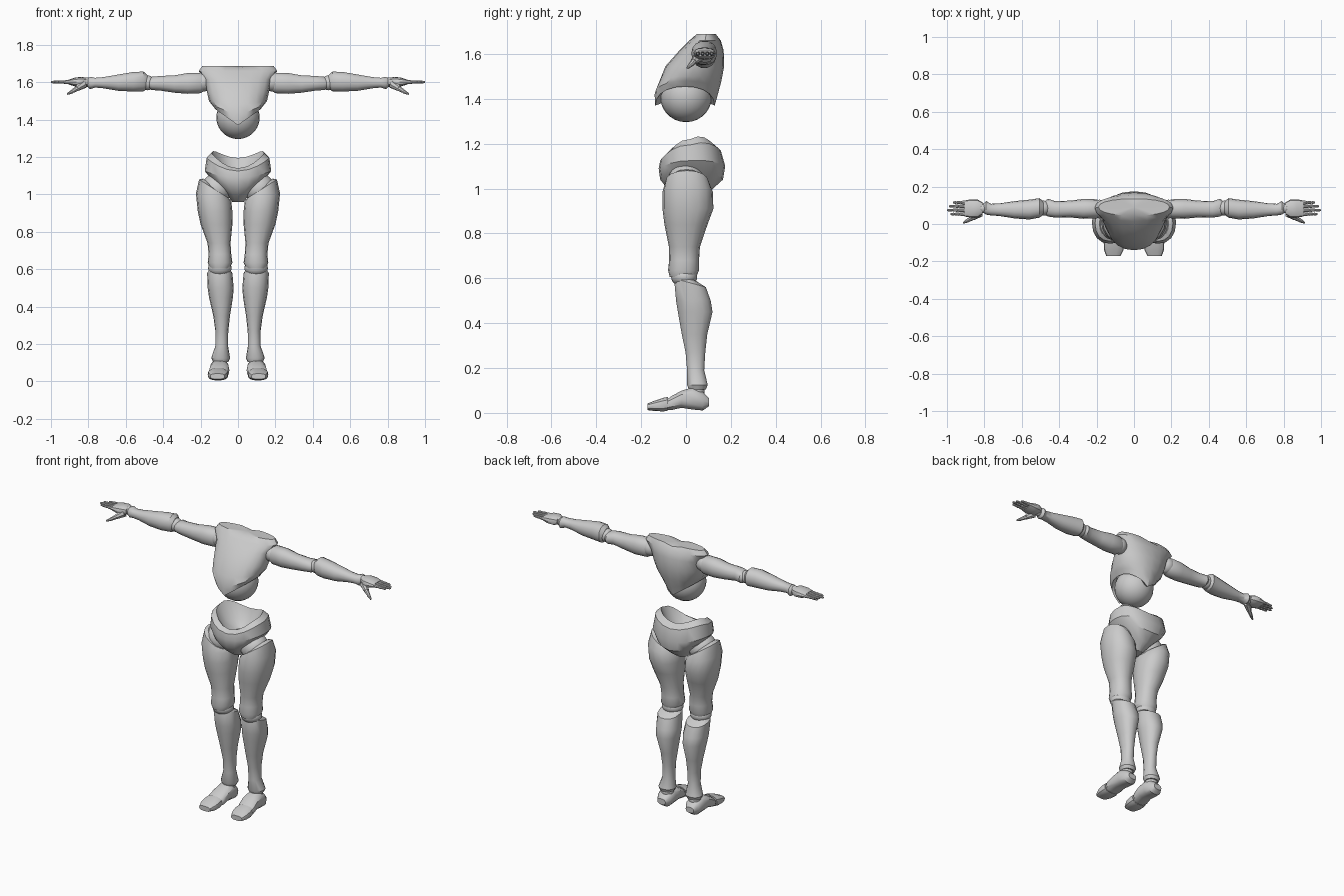
import bpy, bmesh, math
from mathutils import Vector


def finish(bm, name, mirror, angle=32):
    bmesh.ops.recalc_face_normals(bm, faces=bm.faces)
    me = bpy.data.meshes.new(name)
    bm.to_mesh(me)
    bm.free()
    ob = bpy.data.objects.new(name, me)
    bpy.context.collection.objects.link(ob)
    bpy.ops.object.select_all(action='DESELECT')
    ob.select_set(True)
    bpy.context.view_layer.objects.active = ob
    bpy.ops.object.shade_smooth_by_angle(angle=math.radians(angle))
    if mirror:
        ob.modifiers.new("Mirror", 'MIRROR').use_clip = False
    return ob


def loft(name, axis, rings, seg=14, power=2.2, mirror=True, warp=None):
    """Rings are (position, low_u, high_u, low_v, high_v) along an axis."""
    bm = bmesh.new()
    loops = []
    for i, (a, u0, u1, v0, v1) in enumerate(rings):
        loop = []
        for k in range(seg):
            t = 2 * math.pi * k / seg
            c, s = math.cos(t), math.sin(t)
            cu = math.copysign(abs(c) ** (2 / power), c)
            sv = math.copysign(abs(s) ** (2 / power), s)
            u = (u0 + u1) / 2 + cu * (u1 - u0) / 2
            v = (v0 + v1) / 2 + sv * (v1 - v0) / 2
            p = a + (warp(i, cu, sv) if warp else 0)
            loop.append(bm.verts.new(((p, u, v), (u, p, v), (u, v, p))[axis]))
        loops.append(loop)
    for A, B in zip(loops, loops[1:]):
        for k in range(seg):
            j = (k + 1) % seg
            bm.faces.new((A[k], A[j], B[j], B[k]))
    # Fan caps
    for L in (loops[0], loops[-1]):
        mid = bm.verts.new(sum((v.co for v in L), Vector()) / seg)
        for k in range(seg):
            bm.faces.new((L[k], L[(k + 1) % seg], mid))
    return finish(bm, name, mirror)


def ball(name, loc, r, mirror=True, scale=(1, 1, 1)):
    bm = bmesh.new()
    bmesh.ops.create_uvsphere(bm, u_segments=24, v_segments=14, radius=r)
    for v in bm.verts:
        v.co = Vector(loc) + Vector(a * b for a, b in zip(v.co, scale))
    return finish(bm, name, mirror)


def bone(name, p, q, r1, r2):
    """Tapered segment between two points."""
    p, q = Vector(p), Vector(q)
    bm = bmesh.new()
    bmesh.ops.create_cone(bm, cap_ends=True, segments=8, radius1=r1, radius2=r2, depth=(q - p).length)
    rot = (q - p).to_track_quat('Z', 'Y')
    for v in bm.verts:
        v.co = rot @ v.co + (p + q) / 2
    return finish(bm, name, True)


# Ribcage: lower edge arched up at both sides
arch = [0, 0, 0, 0, .02, .06, .085, .12]
loft("ribcage", 2, [
    (1.688, -.19, .19, .045, .135), (1.66, -.21, .21, .015, .155),
    (1.615, -.18, .18, -.03, .168), (1.545, -.165, .165, -.092, .17),
    (1.48, -.155, .155, -.118, .158), (1.42, -.14, .14, -.14, .142),
    (1.37, -.12, .12, -.137, .128), (1.38, -.095, .095, -.11, .105),
], seg=20, mirror=False, warp=lambda i, c, s: arch[i] * abs(c) - (.012 if i == 0 and abs(c) < .2 else 0))
ball("abdomen_ball", (0, 0, 1.412), .116, mirror=False)

# Pelvis: bowl with high hip crests and a dipped front


def hip_warp(i, c, s):
    return ([0, .03, .08, .07, .035, .05, .02, 0][i] * c * c
            + [0, .02, .055, .045, .01, 0, 0, 0][i] * max(s, 0))


loft("pelvis", 2, [
    (1.09, -.03, .03, -.01, .05), (1.10, -.09, .09, -.055, .09),
    (1.14, -.14, .14, -.085, .12), (1.125, -.168, .168, -.115, .155),
    (1.09, -.178, .178, -.122, .175), (1.04, -.15, .15, -.115, .165),
    (.995, -.075, .075, -.08, .115), (.96, -.03, .03, -.03, .06),
], seg=20, mirror=False, warp=hip_warp)

# Legs
ball("hip_ball", (.115, 0, 1.03), .082)
tilt = [.05, .05, .02, 0, 0, 0, 0, 0, 0]
loft("thigh", 2, [
    (1.035, .075, .185, -.07, .075), (1.03, .05, .208, -.092, .1),
    (.985, .036, .225, -.105, .12), (.91, .03, .215, -.105, .122),
    (.84, .03, .2, -.096, .096), (.74, .04, .163, -.076, .062),
    (.68, .036, .157, -.075, .058), (.635, .03, .162, -.08, .058),
    (.605, .045, .15, -.072, .045),
], seg=16, warp=lambda i, c, s: tilt[i] * c)
ball("knee_ball", (.097, -.008, .606), .058, scale=(1.08, 1, .8))
loft("shin", 2, [
    (.605, .05, .145, -.045, .05), (.58, .03, .165, -.055, .09),
    (.5, .023, .162, -.046, .112), (.45, .027, .155, -.038, .12),
    (.35, .043, .132, -.02, .096), (.27, .052, .121, -.003, .087),
    (.19, .053, .121, .004, .082), (.125, .042, .143, .003, .098),
    (.105, .052, .133, .012, .09),
], warp=lambda i, c, s: -.02 * s if i < 2 else 0)
ball("ankle_ball", (.095, .045, .095), .038)
loft("foot", 1, [
    (.103, .07, .125, .03, .065), (.075, .052, .143, .01, .095),
    (.03, .048, .15, .014, .115), (-.02, .046, .153, .022, .1),
    (-.065, .05, .158, .012, .075), (-.083, .06, .15, .012, .062),
], power=2.6)
loft("toes", 1, [
    (-.08, .056, .158, .01, .072), (-.1, .052, .162, .006, .068),
    (-.14, .056, .16, .008, .055), (-.172, .072, .148, .012, .042),
], power=2.8)

# Arms
ball("shoulder_ball", (.185, .08, 1.6), .05)
loft("upper_arm", 0, [
    (.175, .045, .12, 1.555, 1.64), (.2, .03, .132, 1.54, 1.652),
    (.27, .028, .134, 1.537, 1.65), (.34, .035, .125, 1.543, 1.638),
    (.42, .034, .122, 1.555, 1.634), (.46, .04, .135, 1.557, 1.63),
    (.48, .05, .12, 1.567, 1.62),
])
ball("elbow_ball", (.485, .085, 1.597), .04)
loft("forearm", 0, [
    (.485, .05, .12, 1.565, 1.64), (.505, .034, .138, 1.55, 1.658),
    (.56, .024, .13, 1.549, 1.656), (.64, .03, .122, 1.553, 1.642),
    (.72, .043, .11, 1.567, 1.628), (.765, .046, .108, 1.571, 1.624),
    (.79, .05, .122, 1.562, 1.63), (.805, .06, .11, 1.575, 1.622),
])
ball("wrist_ball", (.808, .084, 1.6), .026)

# Hands
loft("palm", 0, [
    (.81, .052, .116, 1.582, 1.622), (.835, .036, .13, 1.574, 1.629),
    (.87, .034, .132, 1.577, 1.625), (.905, .04, .126, 1.588, 1.614),
], seg=12, power=2.6)
for finger, y, tip in (("index", .053, .982), ("middle", .074, 1.0),
                       ("ring", .095, .99), ("little", .115, .968)):
    x0, step = .897, (tip - .897) / 10
    for n, (s, e) in enumerate(((0, 4.4), (4.2, 7.4), (7.2, 10))):
        r = .0105 - .0015 * n
        a, b = x0 + s * step, x0 + e * step
        loft(f"{finger}_finger_{n + 1}", 0, [
            (a, y - r * .7, y + r * .7, 1.601 - r * .7, 1.601 + r * .7),
            (a + .004, y - r, y + r, 1.601 - r, 1.601 + r),
            (b - .006, y - r * .85, y + r * .85, 1.601 - r * .85, 1.601 + r * .85),
            (b, y - r * .5, y + r * .5, 1.601 - r * .5, 1.601 + r * .5)], seg=8)
bone("thumb_base", (.825, .06, 1.59), (.862, .034, 1.566), .024, .015)
bone("thumb_middle", (.858, .036, 1.568), (.888, .02, 1.55), .014, .01)
bone("thumb_tip", (.885, .021, 1.551), (.912, .006, 1.537), .011, .005)
